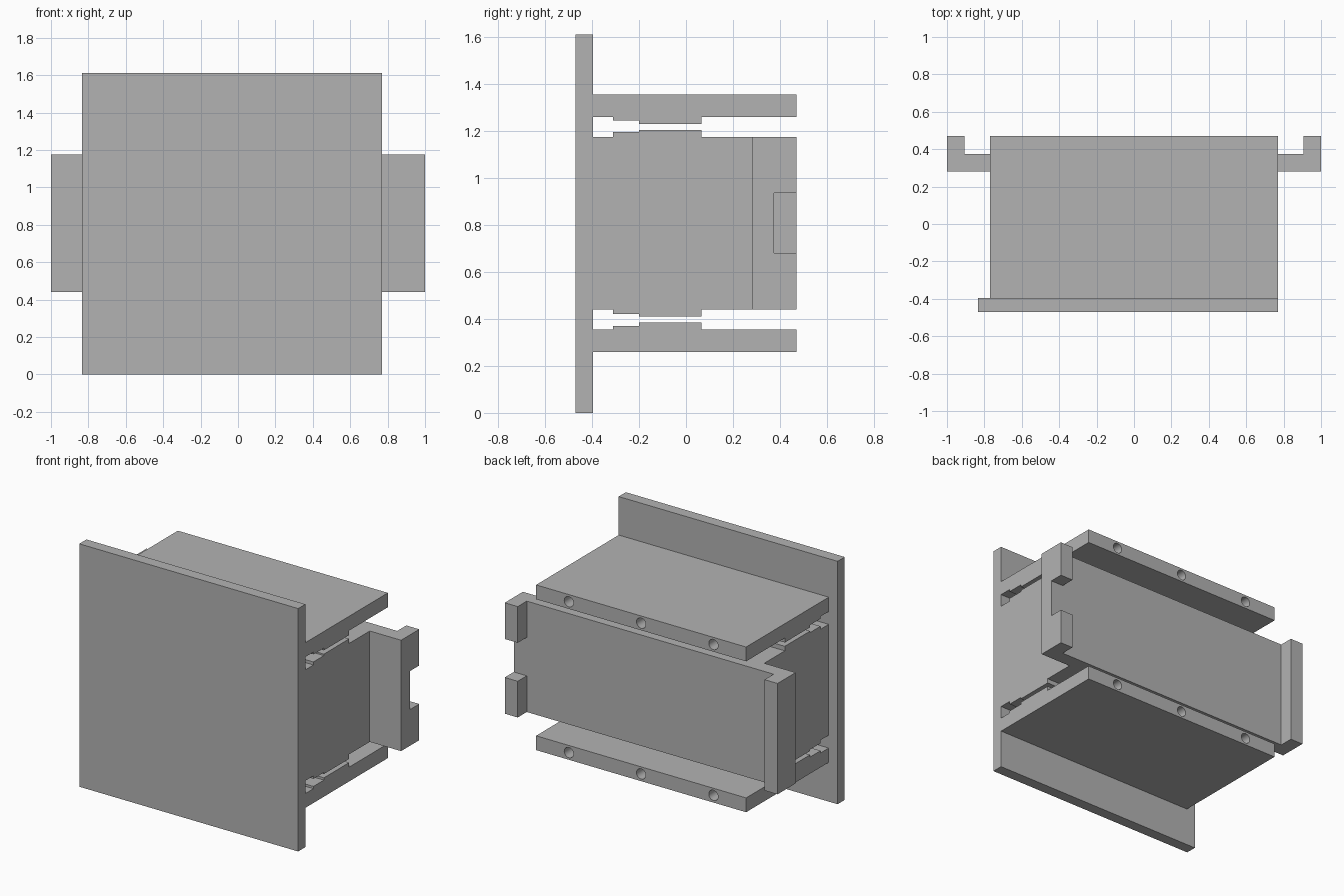
import bpy, bmesh
from mathutils import Vector

cube = bpy.data.objects.get("Cube")
if cube:
    bpy.data.objects.remove(cube, do_unlink=True)

grey = bpy.data.materials.new("plain_grey")
grey.use_nodes = True
grey.diffuse_color = (0.45, 0.45, 0.45, 1)
grey.node_tree.nodes["Principled BSDF"].inputs["Base Color"].default_value = grey.diffuse_color

HALF = 0.77          # half width of the body
FRONT, BACK = -0.395, 0.47
MID = 0.8075         # height of the mirror plane


def extrude(name, points, direction):
    """Extrude a closed outline of 3D points into a solid."""
    bm = bmesh.new()
    face = bm.faces.new([bm.verts.new(p) for p in points])
    result = bmesh.ops.extrude_face_region(bm, geom=[face])
    moved = [g for g in result["geom"] if isinstance(g, bmesh.types.BMVert)]
    bmesh.ops.translate(bm, verts=moved, vec=Vector(direction))
    bmesh.ops.recalc_face_normals(bm, faces=bm.faces)
    mesh = bpy.data.meshes.new(name)
    bm.to_mesh(mesh)
    bm.free()
    mesh.materials.append(grey)
    obj = bpy.data.objects.new(name, mesh)
    bpy.context.collection.objects.link(obj)
    return obj


def across(name, profile):
    """Extrude a side (y, z) profile over the body width."""
    return extrude(name, [(-HALF, y, z) for y, z in profile], (2 * HALF, 0, 0))


def box(name, x0, x1, y0, y1, z0, z1):
    outline = [(x0, y0, z0), (x1, y0, z0), (x1, y1, z0), (x0, y1, z0)]
    return extrude(name, outline, (0, 0, z1 - z0))


def cut(obj, cutter):
    """Subtract the cutter and delete it."""
    mod = obj.modifiers.new("cut", 'BOOLEAN')
    mod.object = cutter
    mod.solver = 'EXACT'
    bpy.context.view_layer.objects.active = obj
    bpy.ops.object.modifier_apply(modifier=mod.name)
    bpy.data.objects.remove(cutter, do_unlink=True)


def flip(profile):
    return [(y, 2 * MID - z) for y, z in profile]


def steps(base, low, high):
    """Stepped rail outline running from front to back."""
    return [(-0.31, base), (-0.31, low), (-0.2, low),
            (-0.2, high), (0.065, high), (0.065, base)]


# Front panel, offset toward one side
box("front_panel", -0.835, HALF, -0.47, FRONT, 0, 1.61)

# Central block with stepped rails above and below
upper = [(FRONT, 1.175)] + steps(1.175, 1.195, 1.205) + [(0.28, 1.175)]
across("central_block", upper + flip(upper)[::-1])

# Outer plates with facing rails and three blind screw holes each
plate = ([(FRONT, 1.355), (FRONT, 1.26)] + steps(1.26, 1.245, 1.23)
         + [(BACK, 1.26), (BACK, 1.355)])
for name, profile, z in (("upper_plate", plate, 1.3075),
                         ("lower_plate", flip(plate), 0.3075)):
    obj = across(name, profile)
    for x in (-0.53, 0, 0.53):
        bpy.ops.mesh.primitive_cylinder_add(vertices=24, radius=0.034, depth=0.4,
                                            location=(x, BACK, z),
                                            rotation=(1.5708, 0, 0))
        drill = bpy.context.object
        drill.hide_render = True
        drill.data.materials.append(grey)
        cut(obj, drill)
    bpy.ops.object.select_all(action='DESELECT')
    obj.select_set(True)
    bpy.context.view_layer.objects.active = obj
    bpy.ops.object.shade_smooth_by_angle()

# Rear bracket with a lip at each end, one lip notched
half = [(0.905, 0.375), (0.905, BACK), (1, BACK), (1, 0.28)]
outline = half + [(-x, y) for x, y in half[::-1]]
bracket = extrude("rear_bracket", [(x, y, 0.44) for x, y in outline], (0, 0, 0.735))
notch = box("notch_cutter", 0.85, 1.1, 0.375, 0.6, 0.68, 0.935)
notch.hide_render = True
cut(bracket, notch)
